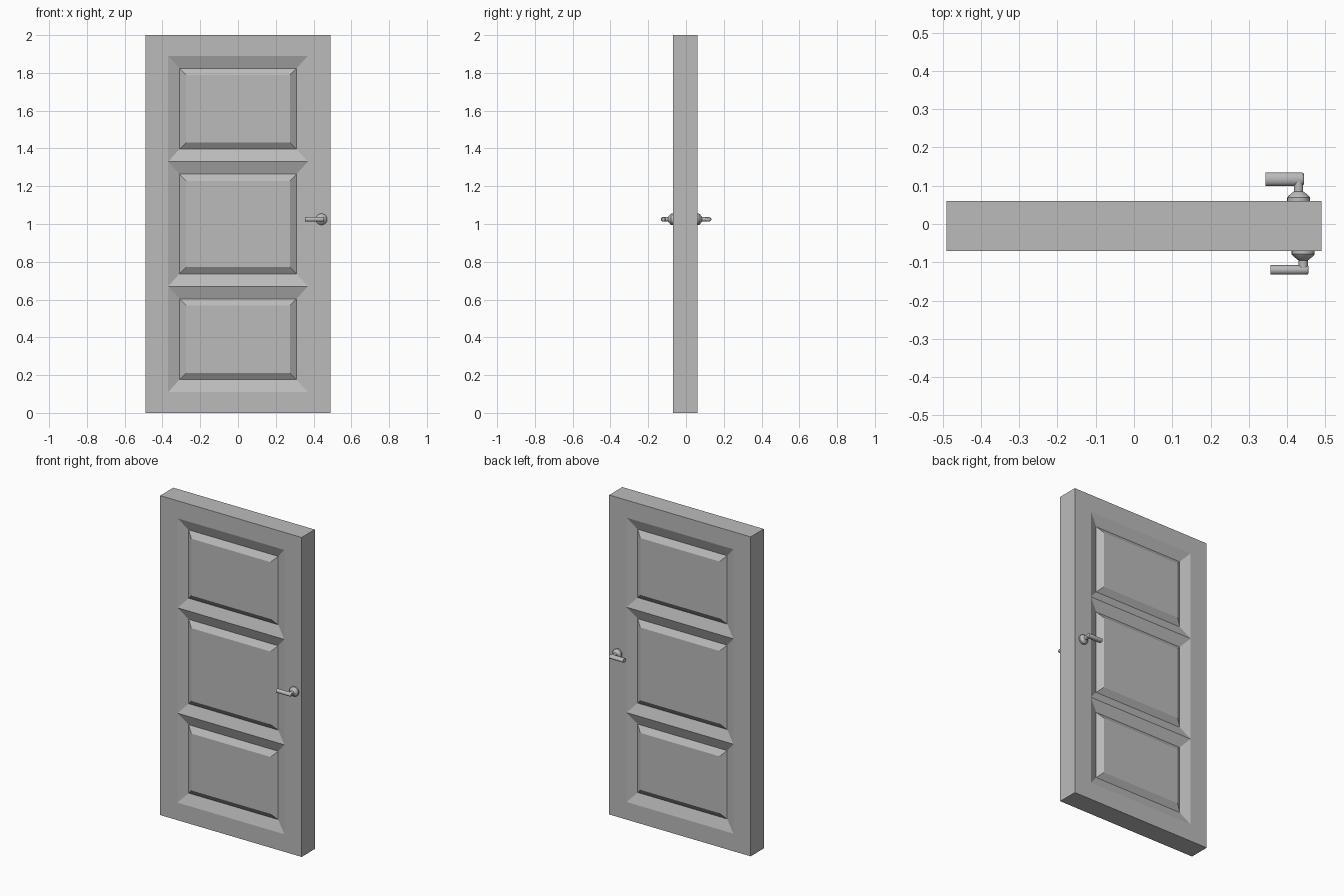
import bpy, bmesh, math
from mathutils import Vector, Matrix

cube = bpy.data.objects.get("Cube")
if cube:
    bpy.data.objects.remove(cube, do_unlink=True)


def make_material(name, rgb):
    mat = bpy.data.materials.new(name)
    mat.use_nodes = True
    mat.diffuse_color = (*rgb, 1)
    mat.node_tree.nodes["Principled BSDF"].inputs["Base Color"].default_value = (*rgb, 1)
    return mat


GREY = make_material("plain grey", (0.5, 0.5, 0.5))


def finish(bm, name, smooth=False):
    bmesh.ops.remove_doubles(bm, verts=bm.verts, dist=0.0001)
    bmesh.ops.recalc_face_normals(bm, faces=bm.faces)
    mesh = bpy.data.meshes.new(name)
    bm.to_mesh(mesh)
    bm.free()
    mesh.materials.append(GREY)
    obj = bpy.data.objects.new(name, mesh)
    bpy.context.collection.objects.link(obj)
    if smooth:
        bpy.ops.object.select_all(action="DESELECT")
        obj.select_set(True)
        bpy.context.view_layer.objects.active = obj
        bpy.ops.object.shade_smooth_by_angle(angle=math.radians(35))
    return obj


# Door leaf: a grid of cells on each side, panels sunk then raised again
COLS = [-0.49, -0.37, 0.37, 0.49]
ROWS = [0, 0.11, 0.67, 1.33, 1.89, 2]
SINK, SLOPE, BEVEL = 0.025, 0.06, 0.036
FRONT, BACK = -0.07, 0.06


def rect(bm, x0, x1, z0, z1, y):
    return [bm.verts.new((x, y, z)) for x, z in ((x0, z0), (x1, z0), (x1, z1), (x0, z1))]


def panel(bm, x0, x1, z0, z1, y, inward):
    rings = []
    for inset, depth in ((0, 0), (SLOPE, SINK), (SLOPE + BEVEL, 0)):
        dz = inset + (0.006 if inset else 0)
        rings.append(rect(bm, x0 + inset, x1 - inset, z0 + dz, z1 - dz, y + inward * depth))
    for a, b in zip(rings, rings[1:]):
        for i in range(4):
            j = (i + 1) % 4
            bm.faces.new((a[i], a[j], b[j], b[i]))
    bm.faces.new(rings[-1])


bm = bmesh.new()
for y, inward in ((FRONT, 1), (BACK, -1)):
    for c in range(3):
        for r in range(5):
            cell = (COLS[c], COLS[c + 1], ROWS[r], ROWS[r + 1], y)
            if c == 1 and 1 <= r <= 3:
                panel(bm, *cell, inward)
            else:
                bm.faces.new(rect(bm, *cell))
bmesh.ops.remove_doubles(bm, verts=bm.verts, dist=0.0001)
bmesh.ops.bridge_loops(bm, edges=[e for e in bm.edges if e.is_boundary])
finish(bm, "door_leaf")


# Handles: turned rose and neck, with a round lever towards the middle
def lathe(bm, profile, origin, direction, segments=24):
    rings = []
    for radius, out in profile:
        ring = []
        for i in range(segments):
            a = math.tau * i / segments
            ring.append(bm.verts.new(origin + Vector(
                (radius * math.cos(a), direction * out, radius * math.sin(a)))))
        rings.append(ring)
    for a, b in zip(rings, rings[1:]):
        for i in range(segments):
            j = (i + 1) % segments
            bm.faces.new((a[i], a[j], b[j], b[i]))
    bm.faces.new(rings[0])
    bm.faces.new(rings[-1])


def lever(bm, x0, x1, y, z, ry, rz, segments=20):
    # Straight bar with a rounded shoulder at the neck end
    rings = []
    for x, s in ((x0, 1), (x1 - 0.006, 1), (x1 - 0.002, 0.9), (x1, 0.7)):
        rings.append([bm.verts.new((x, y + s * ry * math.cos(math.tau * i / segments),
                                    z + s * rz * math.sin(math.tau * i / segments)))
                      for i in range(segments)])
    for a, b in zip(rings, rings[1:]):
        for i in range(segments):
            j = (i + 1) % segments
            bm.faces.new((a[i], a[j], b[j], b[i]))
    bm.faces.new(rings[0])
    bm.faces.new(rings[-1])


ROSE = [(0.03, 0), (0.03, 0.009), (0.026, 0.014), (0.015, 0.023), (0.012, 0.025)]
for side, y, d, x, reach, ry in (("front", FRONT, -1, 0.442, 0.05, 0.0125),
                                 ("back", BACK, 1, 0.43, 0.057, 0.0175)):
    bm = bmesh.new()
    lathe(bm, ROSE, Vector((x, y, 1.025)), d)
    finish(bm, side + "_handle_rose", True)
    bm = bmesh.new()
    lathe(bm, [(0.012, 0.02), (0.012, reach)], Vector((x, y, 1.025)), d)
    finish(bm, side + "_handle_neck", True)
    bm = bmesh.new()
    lever(bm, x - 0.086, x + 0.014, y + d * reach, 1.025, ry, 0.0125)
    finish(bm, side + "_handle_lever", True)
